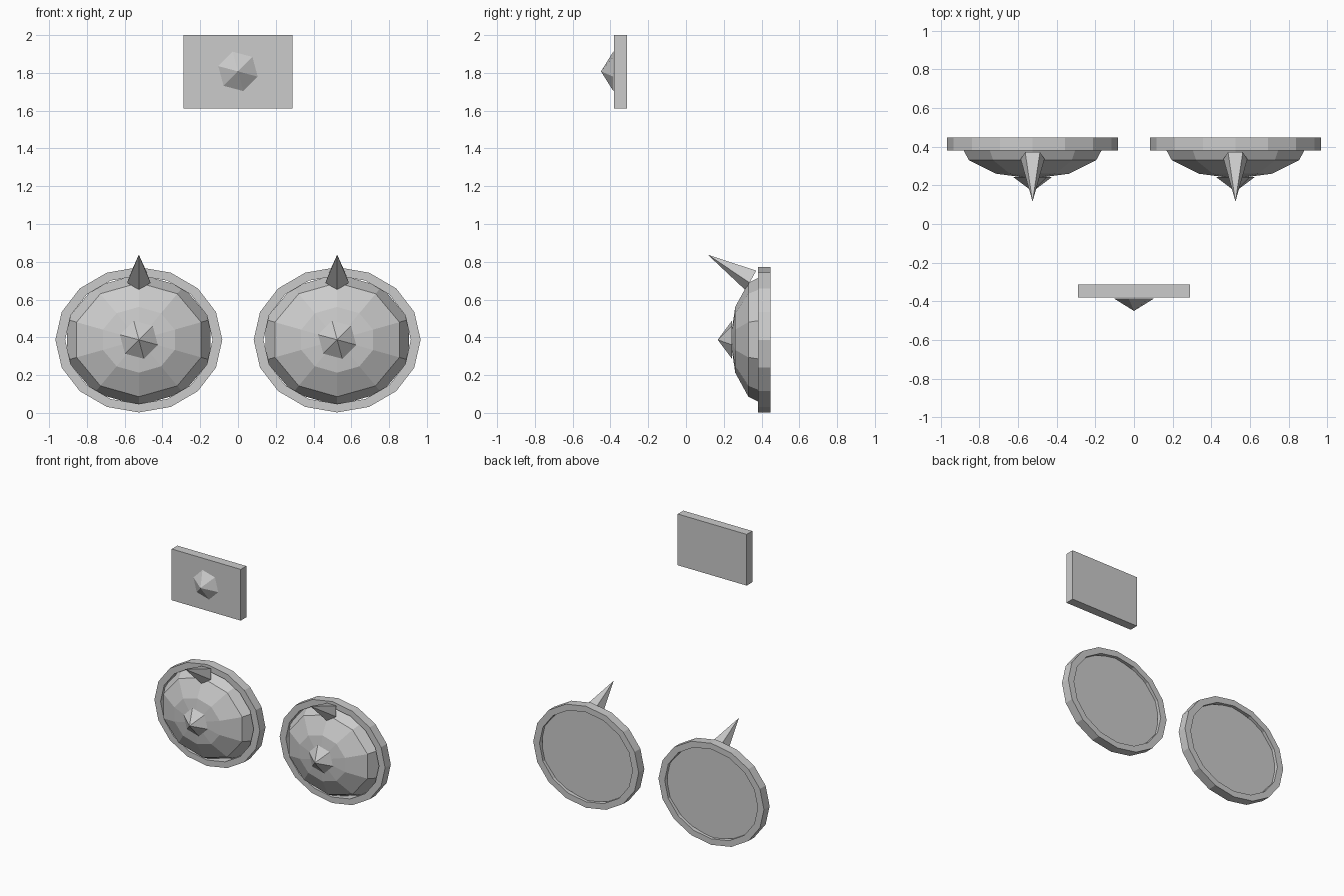
import bpy, bmesh
from math import sin, cos, pi, radians

if "Cube" in bpy.data.objects:
    bpy.data.objects.remove(bpy.data.objects["Cube"])


def loft(name, loc, sides, start, rings, tip=None, closed=False, tilt=0.0):
    """Join ellipses (rx, rz, y) facing -y; end in a point, or loop back on itself."""
    bm = bmesh.new()
    angles = [radians(start) + 2 * pi * i / sides for i in range(sides)]
    loops = [[bm.verts.new((rx * cos(a), y, rz * sin(a))) for a in angles]
             for rx, rz, y in rings]
    pairs = list(zip(loops, loops[1:]))
    if closed:
        pairs.append((loops[-1], loops[0]))
    for a, b in pairs:
        for i in range(sides):
            j = (i + 1) % sides
            bm.faces.new((a[i], a[j], b[j], b[i]))
    if not closed:
        bm.faces.new(loops[0])
        point = bm.verts.new((0, tip, 0))
        for i in range(sides):
            bm.faces.new((loops[-1][i], loops[-1][(i + 1) % sides], point))
    bmesh.ops.recalc_face_normals(bm, faces=bm.faces)
    mesh = bpy.data.meshes.new(name)
    bm.to_mesh(mesh)
    bm.free()
    obj = bpy.data.objects.new(name, mesh)
    obj.location = loc
    obj.rotation_euler.x = radians(tilt)
    bpy.context.collection.objects.link(obj)
    return obj


Z = 0.387       # height of the round shields
SQUASH = 0.87   # shields are wider than tall

for side, x in (("left", -0.525), ("right", 0.525)):
    # flat 16-sided rim
    loft(f"{side}_rim", (x, 0, Z), 16, 0,
         [(r, r * SQUASH, y) for r, y in
          ((0.442, 0.448), (0.442, 0.38), (0.39, 0.38), (0.39, 0.448))], closed=True)
    # shallow half-sphere dome
    loft(f"{side}_dome", (x, 0.425, Z), 10, 90,
         [(0.4 * cos(a), 0.4 * SQUASH * cos(a), -0.19 * sin(a))
          for a in (0, pi / 6, pi / 3)], tip=-0.19)
    # centre stud
    loft(f"{side}_stud", (x, 0.243, Z), 6, 45, [(0.104, 0.104, 0)], tip=-0.075)
    # spike leaning forward from the top edge
    loft(f"{side}_spike", (x, 0.346, 0.707), 5, -90, [(0.065, 0.065, 0)],
         tip=-0.265, tilt=-29.5)

# upper plate
bpy.ops.mesh.primitive_cube_add(size=1, location=(0, -0.347, 1.806))
plate = bpy.context.object
plate.name = "upper_plate"
plate.scale = (0.578, 0.067, 0.388)

# stud on the plate
loft("plate_stud", (0, -0.385, 1.808), 6, 45, [(0.108, 0.108, 0)], tip=-0.065)
